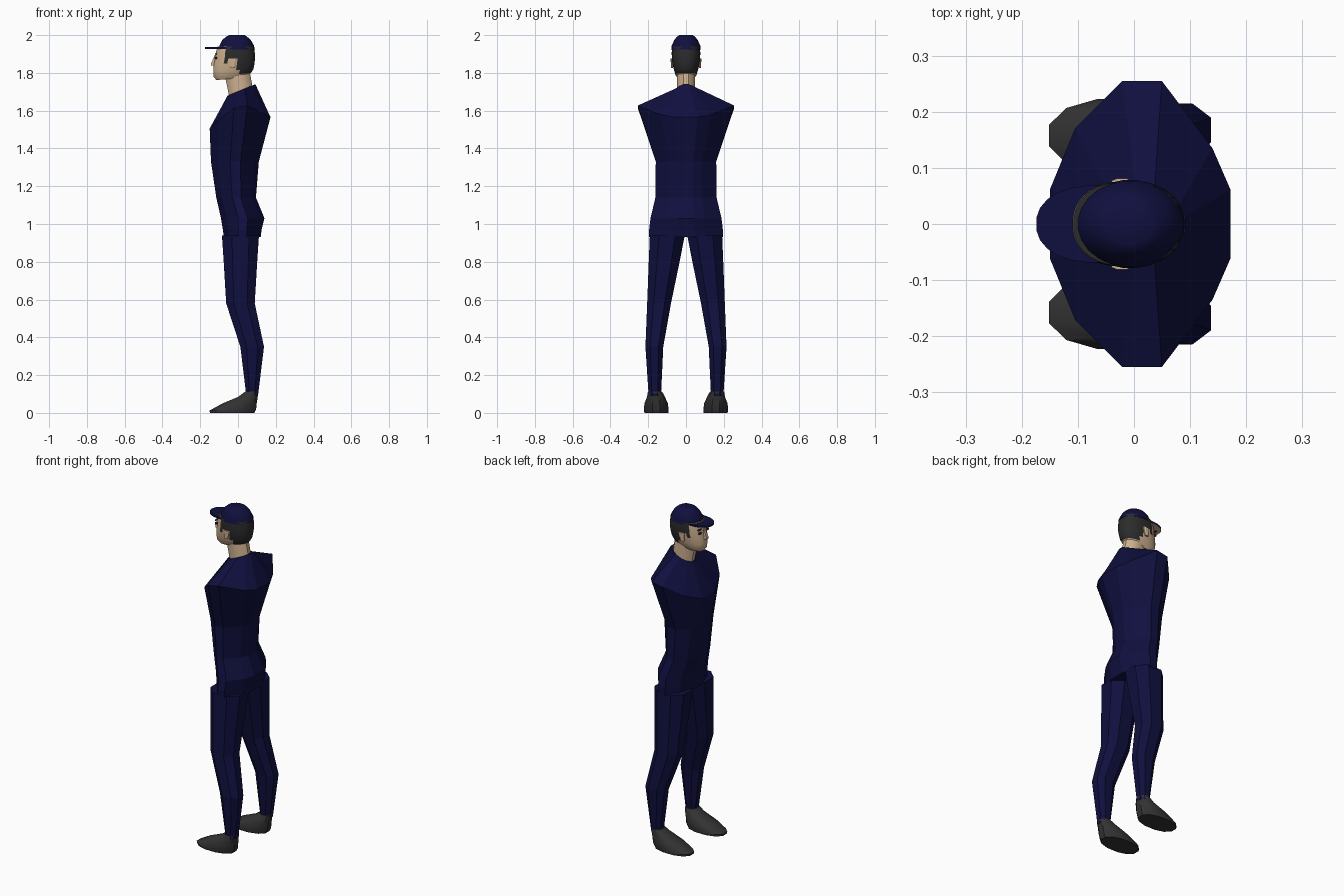
import bpy, bmesh, math

cube = bpy.data.objects.get("Cube")
if cube:
    bpy.data.objects.remove(cube, do_unlink=True)


def material(name, r, g, b):
    m = bpy.data.materials.new(name)
    m.use_nodes = True
    m.diffuse_color = (r, g, b, 1)
    m.node_tree.nodes["Principled BSDF"].inputs["Base Color"].default_value = (r, g, b, 1)
    return m


NAVY = material("navy cloth", 0.005, 0.005, 0.05)
SKIN = material("skin", 0.62, 0.44, 0.28)
HAIR = material("dark hair", 0.025, 0.025, 0.025)
SHOE = material("shoe grey", 0.032, 0.032, 0.032)


def oval(n, power=2.0):
    """Unit outline, squarer as power grows."""
    pts = []
    for i in range(n):
        a = math.tau * (i + 0.5) / n
        c, s = math.cos(a), math.sin(a)
        pts.append((math.copysign(abs(c) ** (2 / power), c),
                    math.copysign(abs(s) ** (2 / power), s)))
    return pts


def loft(name, outline, rings, mats, rule=None, smooth=None):
    """Rings are (z front, z back, x front, x back, y low, y high, side lift)."""
    bm = bmesh.new()
    loops = []
    for zf, zb, xf, xb, y0, y1, *lift in rings:
        up = lift[0] if lift else 0
        loops.append([bm.verts.new((
            (xf + xb) / 2 + u * (xb - xf) / 2,
            (y0 + y1) / 2 + v * (y1 - y0) / 2,
            (zf + zb) / 2 + u * (zb - zf) / 2 + up * v * v)) for u, v in outline])
    n = len(outline)
    for a, b in zip(loops, loops[1:]):
        for i in range(n):
            j = (i + 1) % n
            bm.faces.new((a[i], a[j], b[j], b[i]))
    bm.faces.new(loops[0][::-1])
    bm.faces.new(loops[-1])
    bmesh.ops.recalc_face_normals(bm, faces=bm.faces[:])
    if rule:
        for f in bm.faces:
            f.material_index = rule(f.calc_center_median(), f.normal)
    mesh = bpy.data.meshes.new(name)
    bm.to_mesh(mesh)
    bm.free()
    for m in mats:
        mesh.materials.append(m)
    ob = bpy.data.objects.new(name, mesh)
    bpy.context.collection.objects.link(ob)
    if smooth:
        bpy.ops.object.select_all(action="DESELECT")
        ob.select_set(True)
        bpy.context.view_layer.objects.active = ob
        bpy.ops.object.shade_smooth_by_angle(angle=math.radians(smooth))
    return ob


def centred(zf, zb, xf, xb, w, lift=0):
    return (zf, zb, xf, xb, -w, w, lift)


# Jacket: flat side strips and sloping armless shoulders
half = [(-1, .24), (-.72, .67), (-.2, 1), (.24, 1), (.8, .53), (1, .24)]
jacket_outline = half + [(u, -v) for u, v in reversed(half)]
loft("jacket", jacket_outline, [
    centred(.93, .93, -.075, .12, .195),
    centred(.97, .97, -.08, .125, .195),
    centred(1.03, 1.03, -.09, .14, .188),
    centred(1.14, 1.14, -.115, .095, .162),
    centred(1.33, 1.33, -.143, .11, .16),
    centred(1.50, 1.56, -.15, .172, .255, .09),
    centred(1.68, 1.74, -.055, .092, .055),
], [NAVY])

# Neck
loft("neck", oval(12), [
    centred(1.64, 1.70, -.045, .08, .05),
    centred(1.69, 1.745, -.052, .076, .049),
    centred(1.80, 1.83, -.075, .06, .05),
], [SKIN], smooth=35)


# Head, hair painted around the ears and nape
def hair_rule(c, normal):
    nape = c.x > 0 and c.z > 1.80
    crown = c.x > -.065 and c.z > 1.88
    sideburn = -.07 < c.x < -.045 and c.z > 1.85
    return 1 if nape or crown or sideburn else 0


loft("head", oval(32, 2.3), [
    centred(1.762, 1.775, -.115, .03, .042),
    centred(1.78, 1.80, -.13, .07, .056),
    centred(1.81, 1.82, -.131, .082, .064),
    centred(1.85, 1.85, -.128, .088, .072),
    centred(1.875, 1.875, -.121, .09, .075),
    centred(1.90, 1.90, -.12, .09, .076),
    centred(1.94, 1.94, -.108, .085, .075),
], [SKIN, HAIR], hair_rule, smooth=35)

# Nose wedge
loft("nose", oval(4), [
    centred(1.838, 1.838, -.147, -.115, .018),
    centred(1.85, 1.85, -.147, -.115, .015),
    centred(1.895, 1.895, -.125, -.11, .008),
], [SKIN])

# Eyes, brows, ears
for side, s in (("left", -1), ("right", 1)):
    y = s * .036
    loft(side + "_eye", oval(8), [
        (1.874, 1.874, -.124, -.112, y - .011, y + .011),
        (1.884, 1.884, -.124, -.112, y - .011, y + .011)], [HAIR])
    loft(side + "_brow", oval(8), [
        (1.897, 1.897, -.122, -.11, y - .016, y + .016),
        (1.903, 1.903, -.122, -.11, y - .016, y + .016)], [HAIR])
    y = s * .074
    loft(side + "_ear", oval(8), [
        (1.825, 1.825, -.04, -.015, y - .006, y + .006),
        (1.875, 1.875, -.042, -.002, y - .008, y + .008)], [SKIN])

# Cap crown and brim with a pale underside
loft("cap_crown", oval(24), [
    centred(1.925, 1.925, -.104, .09, .079),
    centred(1.945, 1.945, -.099, .085, .076),
    centred(1.975, 1.975, -.083, .068, .062),
    centred(1.993, 1.993, -.062, .047, .047),
    centred(2.0, 2.0, -.045, .035, .035),
], [NAVY], smooth=35)
loft("cap_brim", oval(24, 2.2), [
    centred(1.926, 1.926, -.175, .04, .069),
    centred(1.936, 1.936, -.175, .04, .069),
], [NAVY, SKIN], lambda c, n: 1 if n.z < -.5 else 0)

# Trouser legs and shoes, mirrored across the body
leg_rings = [
    (.09, .09, .042, .108, .13, .2),
    (.35, .35, .008, .142, .117, .218),
    (.58, .58, -.068, .094, .075, .21),
    (.80, .80, -.082, .108, .028, .203),
    (.94, .94, -.092, .118, 0, .198),
]
shoe_rings = [
    (0, 0, -.152, .09, .092, .222),
    (.012, .02, -.155, .1, .09, .225),
    (.05, .05, -.085, .102, .094, .222),
    (.085, .085, 0, .106, .11, .208),
    (.112, .112, .036, .11, .125, .203),
]


def mirrored(rings, s):
    return [r[:4] + tuple(sorted((s * r[4], s * r[5]))) for r in rings]


for side, s in (("left", -1), ("right", 1)):
    loft(side + "_trouser_leg", oval(8, 2.3), mirrored(leg_rings, s), [NAVY])
    loft(side + "_shoe", oval(12, 2.2), mirrored(shoe_rings, s), [SHOE], smooth=30)
